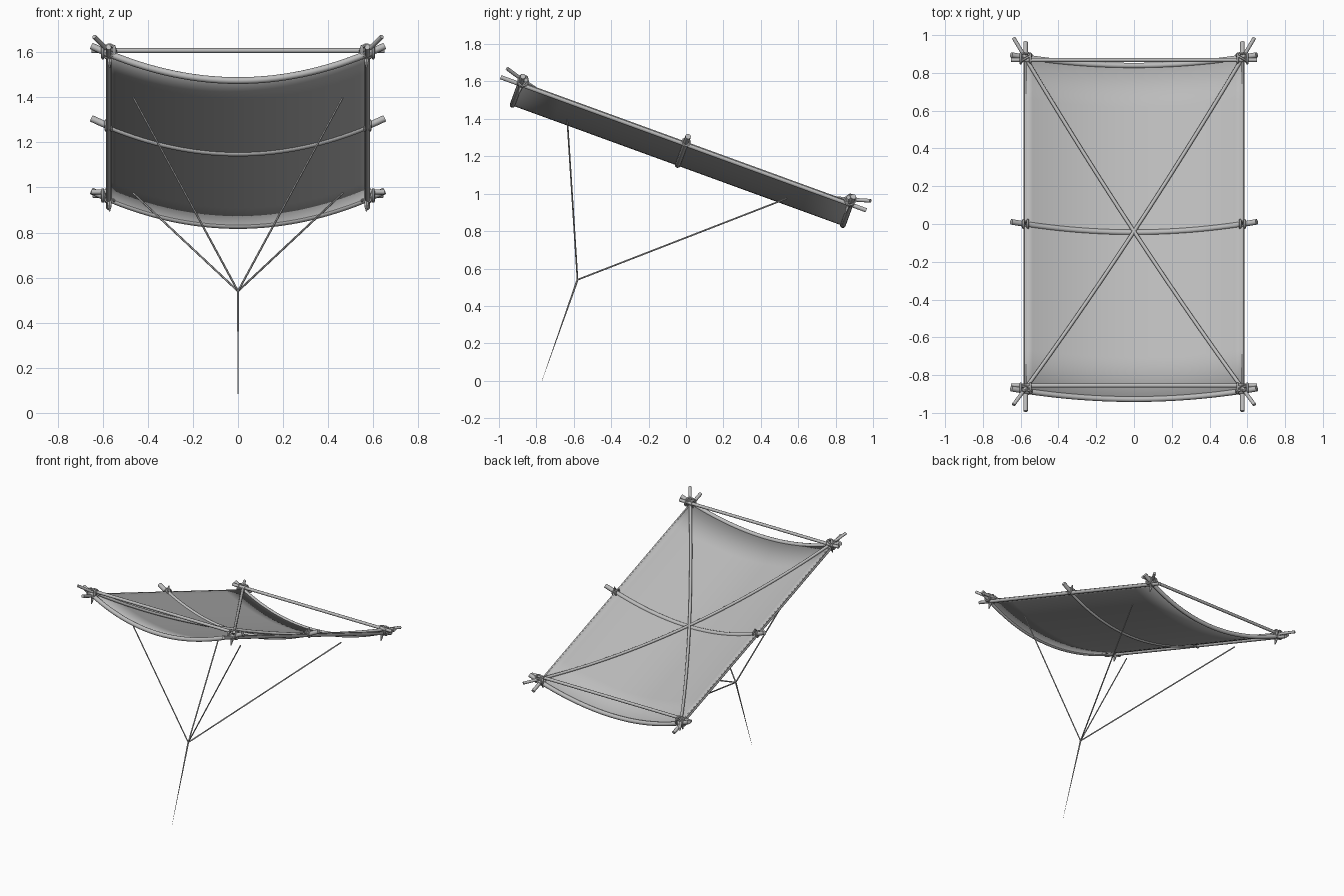
import bpy, bmesh, math
from mathutils import Vector

cube = bpy.data.objects.get("Cube")
if cube:
    bpy.data.objects.remove(cube, do_unlink=True)

# Kite frame: u across, v along the slope, w out of the kite plane
TILT = math.radians(20)
ORIGIN = Vector((0, 0, 1.275))
ACROSS = Vector((1, 0, 0))
ALONG = Vector((0, math.cos(TILT), -math.sin(TILT)))
NORMAL = Vector((0, math.sin(TILT), math.cos(TILT)))
HALF_W, HALF_L, SAG = 0.58, 0.94, 0.13


def place(u, v, w=0):
    return ORIGIN + ACROSS * u + ALONG * v + NORMAL * w


def sag(u):
    return SAG * ((u / HALF_W) ** 2 - 1)


def material(name, value):
    mat = bpy.data.materials.new(name)
    mat.use_nodes = True
    colour = (value, value, value, 1)
    mat.diffuse_color = colour
    mat.node_tree.nodes["Principled BSDF"].inputs["Base Color"].default_value = colour
    return mat


GREY = material("plain grey", 0.5)


def finish(name, bm):
    mesh = bpy.data.meshes.new(name)
    bmesh.ops.recalc_face_normals(bm, faces=bm.faces)
    bm.to_mesh(mesh)
    bm.free()
    obj = bpy.data.objects.new(name, mesh)
    bpy.context.collection.objects.link(obj)
    mesh.materials.append(GREY)
    bpy.ops.object.select_all(action='DESELECT')
    obj.select_set(True)
    bpy.context.view_layer.objects.active = obj
    bpy.ops.object.shade_smooth_by_angle(angle=math.radians(50))
    return obj


def tube(name, points, r0, r1=None, sides=10, closed=False):
    """Round rod along a list of points, tapering from r0 to r1."""
    r1 = r0 if r1 is None else r1
    bm = bmesh.new()
    n = len(points)
    rings = []
    for i, p in enumerate(points):
        if closed:
            d = points[(i + 1) % n] - points[i - 1]
        else:
            d = points[min(i + 1, n - 1)] - points[max(i - 1, 0)]
        d.normalize()
        ref = NORMAL if abs(d.dot(NORMAL)) < 0.9 else ACROSS
        if closed:
            ref = (p - sum(points, Vector()) / n).normalized()
        a = d.cross(ref).normalized()
        b = d.cross(a)
        r = r0 + (r1 - r0) * i / (n - 1)
        rings.append([bm.verts.new(p + r * (a * math.cos(t) + b * math.sin(t)))
                      for t in (math.tau * k / sides for k in range(sides))])
    for i in range(n if closed else n - 1):
        lo, hi = rings[i], rings[(i + 1) % n]
        for k in range(sides):
            j = (k + 1) % sides
            bm.faces.new((lo[k], lo[j], hi[j], hi[k]))
    if not closed:
        bm.faces.new(rings[0])
        bm.faces.new(rings[-1])
    return finish(name, bm)


def lashing(name, centre, axis, radius, cord=0.007):
    """Ring of cord wound around an axis."""
    axis = axis.normalized()
    ref = NORMAL if abs(axis.dot(NORMAL)) < 0.9 else ACROSS
    a = axis.cross(ref).normalized()
    b = axis.cross(a)
    pts = [centre + radius * (a * math.cos(t) + b * math.sin(t))
           for t in (math.tau * k / 14 for k in range(14))]
    tube(name, pts, cord, sides=6, closed=True)


# Sail: thin cloth hanging in an arc between the side rods
bm = bmesh.new()
cols, rows = 28, 8
grid = [[bm.verts.new(place(u, HALF_L * (2 * j / rows - 1), sag(u)))
         for u in (HALF_W * (2 * i / cols - 1) for i in range(cols + 1))]
        for j in range(rows + 1)]
for j in range(rows):
    for i in range(cols):
        bm.faces.new((grid[j][i], grid[j][i + 1], grid[j + 1][i + 1], grid[j + 1][i]))
sail = finish("sail", bm)
thick = sail.modifiers.new("cloth thickness", 'SOLIDIFY')
thick.thickness = 0.006
thick.offset = 0

# Bowed cross rods at the front, middle and back
for name, v in (("front", -HALF_L), ("middle", 0), ("back", HALF_L)):
    us = [0.65 * (2 * i / 32 - 1) for i in range(33)]
    tube(name + "_bowed_rod", [place(u, v, sag(u)) for u in us], 0.015)

# Straight spreader rods above the front and back edges
for name, v in (("front", -1), ("back", 1)):
    tube(name + "_spreader_rod",
         [place(-0.65, v * 0.917, 0.02), place(0.65, v * 0.917, 0.02)], 0.011)

# Side rods and crossed diagonal rods
for name, s in (("left", 1), ("right", -1)):
    tube(name + "_side_rod",
         [place(s * 0.574, -1.05, -0.012), place(s * 0.574, 1.03, -0.012)], 0.012)
    ts = [1.1 * (2 * i / 32 - 1) for i in range(33)]
    tube(name + "_diagonal_rod",
         [place(s * 0.58 * t, 0.94 * t, sag(HALF_W * t) + 0.016) for t in ts], 0.010)

    # Lashings where the rods meet
    for end, e in (("front", -1), ("back", 1)):
        joint = place(s * 0.57, e * 0.93, 0.008)
        diagonal = ACROSS * s * 0.58 + ALONG * e * 0.94 + NORMAL * 0.26
        label = f"{name}_{end}_lashing"
        lashing(label + "_across", joint + ACROSS * s * 0.03, ACROSS, 0.026)
        lashing(label + "_inner", joint - ACROSS * s * 0.02, ACROSS, 0.026)
        lashing(label + "_along", joint + ALONG * e * 0.02, ALONG, 0.026)
        lashing(label + "_diagonal", joint, diagonal, 0.03)
        tube(label + "_loose_end",
             [joint, joint + NORMAL * -0.05, joint + NORMAL * -0.075], 0.014, 0.003, 6)
    centre = place(s * 0.574, 0, 0)
    for k, shift in enumerate((-0.012, 0.012)):
        lashing(f"{name}_middle_lashing_{k}", centre + ACROSS * shift, ACROSS, 0.02)
    tube(f"{name}_middle_loose_end", [centre, centre + NORMAL * 0.045], 0.011, 0.004, 6)

# Bridle lines and the tapering tow line
knot = Vector((0, -0.58, 0.54))
for name, s in (("left", 1), ("right", -1)):
    tube(name + "_front_bridle", [Vector((s * 0.465, -0.635, 1.40)), knot], 0.0045, sides=6)
    tube(name + "_back_bridle", [Vector((s * 0.465, 0.54, 0.975)), knot], 0.0045, sides=6)
tube("tow_line", [knot, Vector((0, -0.77, 0))], 0.0055, 0.0005, 6)
